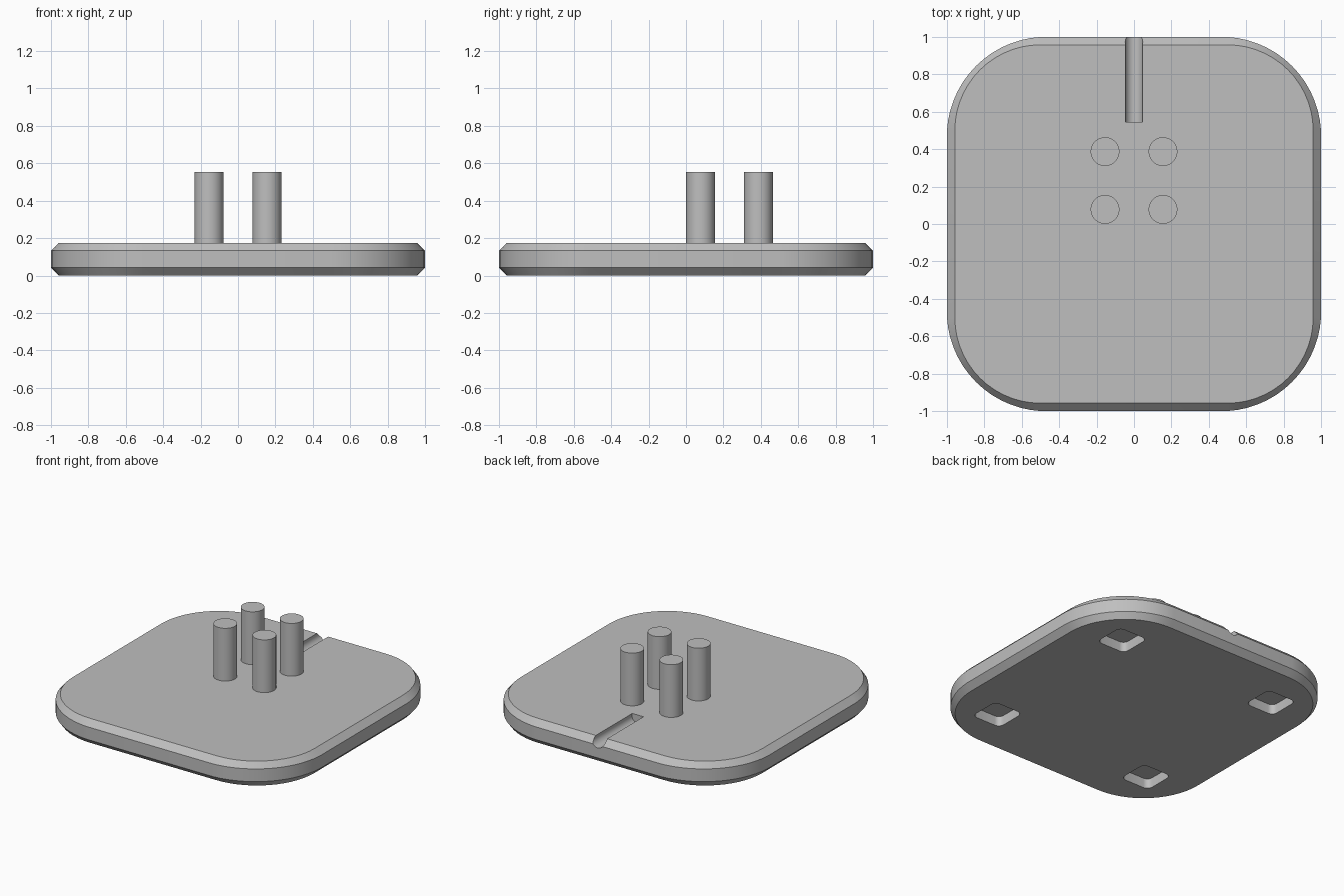
import bpy, bmesh
from math import pi, cos, sin, radians

cube = bpy.data.objects.get("Cube")
if cube:
    bpy.data.objects.remove(cube, do_unlink=True)

GREY = 0.52
TOP = 0.175
CHAMFER = 0.042

grey = bpy.data.materials.new("plain grey")
grey.use_nodes = True
grey.diffuse_color = (GREY, GREY, GREY, 1)
grey.node_tree.nodes["Principled BSDF"].inputs["Base Color"].default_value = (GREY, GREY, GREY, 1)


def rounded_square(centre, radius, lean=0.0, steps=14):
    """Outline of corner arcs; lean trims both ends of each arc."""
    points = []
    for quarter in range(4):
        start = quarter * pi / 2
        mid = start + pi / 4
        cx = centre * 2 ** 0.5 * cos(mid)
        cy = centre * 2 ** 0.5 * sin(mid)
        for i in range(steps + 1):
            a = start + lean + (pi / 2 - 2 * lean) * i / steps
            points.append((cx + radius * cos(a), cy + radius * sin(a)))
    return points


def loft(name, sections, location=(0, 0, 0)):
    """Solid through stacked outlines, given as (outline, height) pairs."""
    bm = bmesh.new()
    loops = [[bm.verts.new((x, y, z)) for x, y in outline] for outline, z in sections]
    n = len(loops[0])
    for low, high in zip(loops, loops[1:]):
        for i in range(n):
            j = (i + 1) % n
            bm.faces.new((low[i], low[j], high[j], high[i]))
    bm.faces.new(loops[0][::-1])
    bm.faces.new(loops[-1])
    bmesh.ops.recalc_face_normals(bm, faces=bm.faces)
    mesh = bpy.data.meshes.new(name)
    bm.to_mesh(mesh)
    bm.free()
    obj = bpy.data.objects.new(name, mesh)
    obj.location = location
    bpy.context.collection.objects.link(obj)
    mesh.materials.append(grey)
    return obj


def activate(obj):
    bpy.ops.object.select_all(action='DESELECT')
    obj.select_set(True)
    bpy.context.view_layer.objects.active = obj


def cut(target, cutter):
    cutter.hide_render = True
    activate(target)
    mod = target.modifiers.new("cut", 'BOOLEAN')
    mod.operation = 'DIFFERENCE'
    mod.solver = 'EXACT'
    mod.object = cutter
    bpy.ops.object.modifier_apply(modifier=mod.name)
    bpy.data.objects.remove(cutter, do_unlink=True)


def smooth(obj):
    activate(obj)
    bpy.ops.object.shade_smooth_by_angle(angle=radians(30))


# Base plate with chamfered rims
rim = rounded_square(0.468, 0.533, lean=0.06)
inset = rounded_square(0.5, 0.5 - CHAMFER)
base = loft("base_plate", [(inset, 0), (rim, CHAMFER), (rim, TOP - CHAMFER), (inset, TOP)])

# Round-bottomed groove running out through the back edge
bpy.ops.mesh.primitive_cylinder_add(vertices=32, radius=0.047, depth=0.6,
                                    location=(0, 0.845, 0.16), rotation=(pi / 2, 0, 0))
groove = bpy.context.object
groove.name = "groove_cutter"
cut(base, groove)

# Four rounded square foot pockets underneath
pocket = rounded_square(0.075, 0.04, steps=6)
for sx in (-1, 1):
    for sy in (-1, 1):
        cut(base, loft("pocket_cutter", [(pocket, -0.05), (pocket, 0.07)],
                       (sx * 0.63, sy * 0.63, 0)))
base.data.materials.clear()
base.data.materials.append(grey)
for face in base.data.polygons:
    face.material_index = 0
smooth(base)

# Four upright pegs
for side, x in (("right", -0.155), ("left", 0.155)):
    for end, y in (("front", 0.078), ("back", 0.387)):
        bpy.ops.mesh.primitive_cylinder_add(vertices=40, radius=0.077, depth=0.4,
                                            location=(x, y, 0.353))
        peg = bpy.context.object
        peg.name = f"{end}_{side}_peg"
        peg.data.materials.append(grey)
        smooth(peg)
